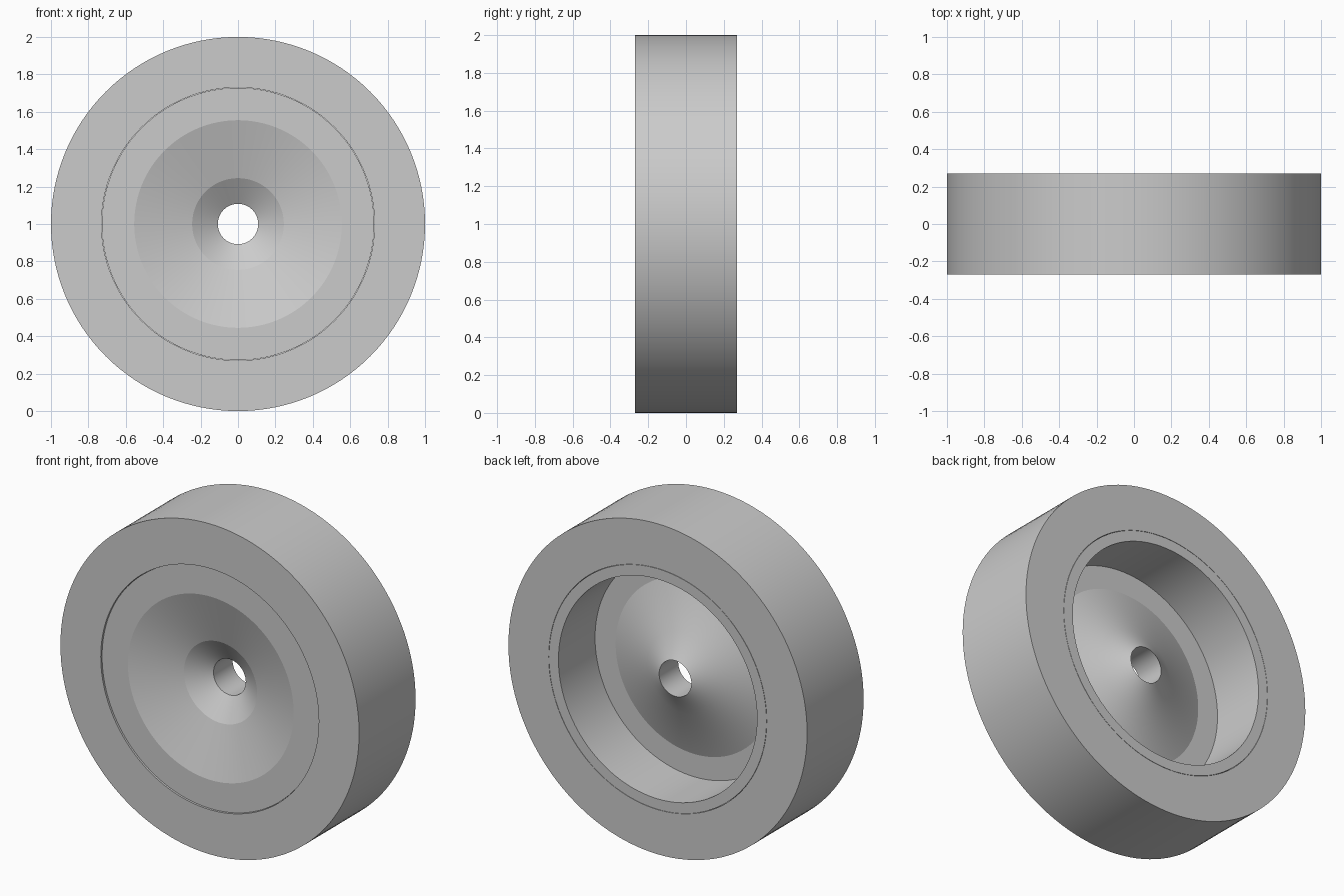
import bpy, bmesh, math
from mathutils import Matrix, Vector

if "Cube" in bpy.data.objects:
    bpy.data.objects.remove(bpy.data.objects["Cube"])

SEGMENTS = 128
CENTRE = Vector((0, 0, 1))


def lathe(name, profile):
    """Revolve a closed (radius, y) profile around the wheel axle."""
    bm = bmesh.new()
    verts = [bm.verts.new((r, y, 1)) for r, y in profile]
    edges = [bm.edges.new((a, b)) for a, b in zip(verts, verts[1:] + verts[:1])]
    bmesh.ops.spin(bm, geom=verts + edges, cent=CENTRE, axis=(0, 1, 0),
                   angle=math.tau, steps=SEGMENTS, use_merge=True)
    bmesh.ops.remove_doubles(bm, verts=bm.verts, dist=1e-5)
    bmesh.ops.recalc_face_normals(bm, faces=bm.faces)
    mesh = bpy.data.meshes.new(name)
    bm.to_mesh(mesh)
    bm.free()
    obj = bpy.data.objects.new(name, mesh)
    bpy.context.collection.objects.link(obj)
    bpy.ops.object.select_all(action='DESELECT')
    bpy.context.view_layer.objects.active = obj
    obj.select_set(True)
    bpy.ops.object.shade_smooth_by_angle(angle=math.radians(12))
    return obj


# Tire: plain square-edged ring
lathe("tire", [(0.73, -0.27), (1.0, -0.27), (1.0, 0.27), (0.73, 0.27)])

# Rim: dished plate with axle hole in front, deep barrel at the back
lathe("rim", [
    (0.728, -0.26), (0.555, -0.26), (0.245, -0.167), (0.108, -0.08),  # front dish
    (0.108, 0.103), (0.245, 0.02), (0.527, -0.08),                    # hub bulge behind
    (0.665, -0.08), (0.665, 0.27), (0.728, 0.27),                     # barrel
])
